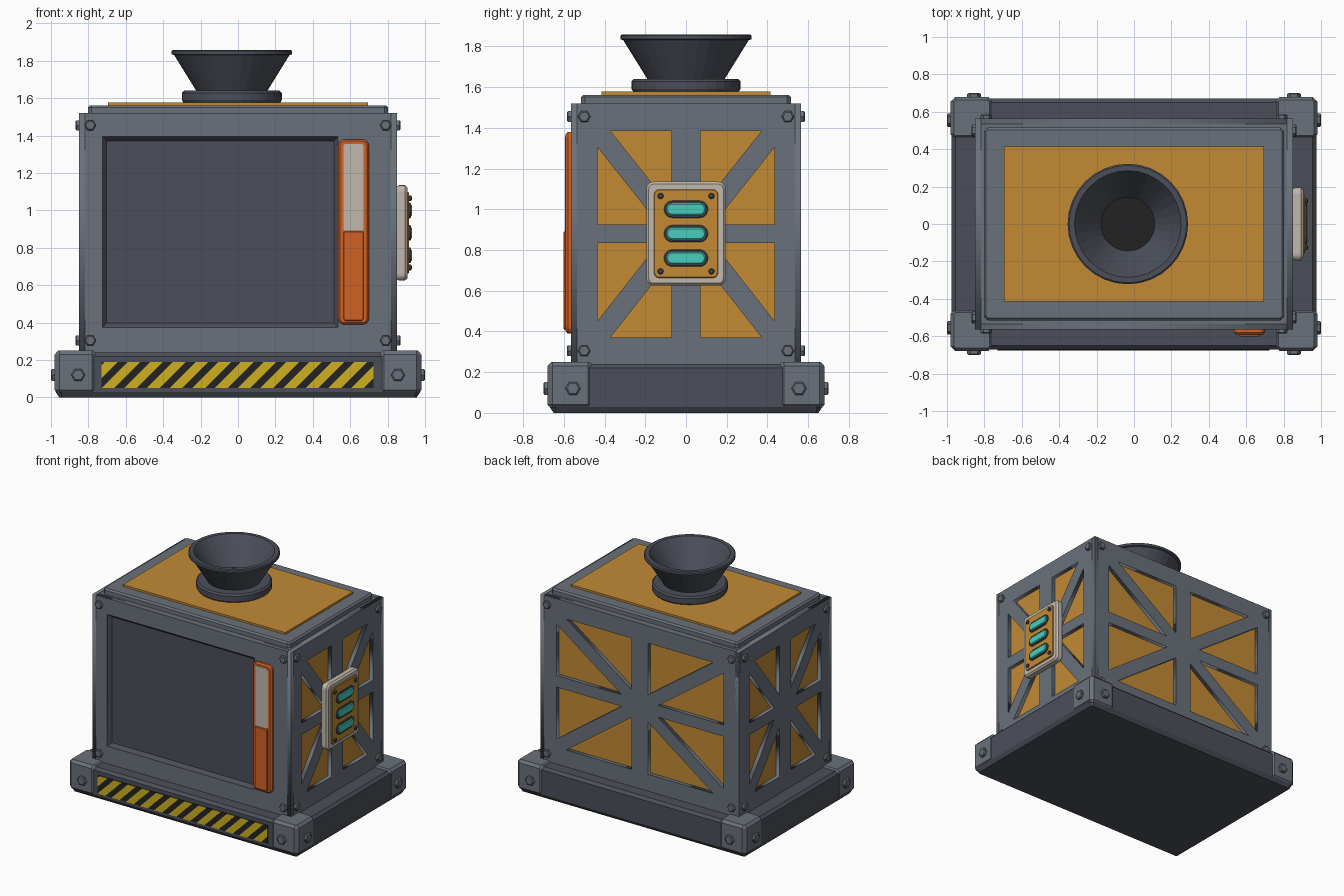
import bpy, bmesh, math
from mathutils import Matrix, Vector

if "Cube" in bpy.data.objects:
    bpy.data.objects.remove(bpy.data.objects["Cube"])


def mat(name, r, g, b):
    m = bpy.data.materials.new(name)
    lin = [((c / 255 + 0.055) / 1.055) ** 2.4 for c in (r, g, b)]
    m.diffuse_color = (*lin, 1)
    m.use_nodes = True
    m.node_tree.nodes["Principled BSDF"].inputs["Base Color"].default_value = m.diffuse_color
    return m


GREY = mat("steel grey", 106, 113, 122)
DARK = mat("dark grey", 75, 79, 89)
GOLD = mat("gold", 194, 138, 52)
ORANGE = mat("orange", 210, 98, 36)
BEIGE = mat("beige", 192, 184, 173)
TEAL = mat("teal", 72, 206, 190)
YELLOW = mat("yellow", 206, 176, 32)
BLACK = mat("black", 34, 34, 36)


def finish(name, bm, *mats):
    bmesh.ops.recalc_face_normals(bm, faces=bm.faces)
    me = bpy.data.meshes.new(name)
    bm.to_mesh(me)
    bm.free()
    for m in mats:
        me.materials.append(m)
    ob = bpy.data.objects.new(name, me)
    bpy.context.collection.objects.link(ob)
    return ob


def side(deg):
    """Wall frame: local x right, y up, z outward. 0 front, 90 right, 180 back, 270 left."""
    return Matrix.Rotation(math.radians(deg), 4, 'Z') @ Matrix.Rotation(math.pi / 2, 4, 'X')


def rect(w, h, r=0.0, n=1, u=0.0, v=0.0):
    """Rounded rectangle outline, returned as a function of inset."""
    def ring(inset):
        rr = max(r - inset, 0)
        cx, cy = w / 2 - inset - rr, h / 2 - inset - rr
        pts = []
        for k, (sx, sy) in enumerate(((1, 1), (-1, 1), (-1, -1), (1, -1))):
            for i in range(n):
                a = math.pi / 2 * (k + (i / (n - 1) if n > 1 else 0.5))
                pts.append((u + sx * cx + rr * math.cos(a), v + sy * cy + rr * math.sin(a)))
        return pts
    return ring


def circle(n, u=0.0, v=0.0):
    return lambda r: [(u + r * math.cos(math.tau * i / n), v + r * math.sin(math.tau * i / n)) for i in range(n)]


def loft(bm, M, ring, levels, cap=0):
    """Stack outlines (parameter, height) into a closed solid."""
    rows = [[bm.verts.new(M @ Vector((x, y, z))) for x, y in ring(p)] for p, z in levels]
    for a, b in zip(rows, rows[1:]):
        for i in range(len(a)):
            j = (i + 1) % len(a)
            bm.faces.new((a[i], a[j], b[j], b[i]))
    bm.faces.new(rows[0][::-1])
    bm.faces.new(rows[-1]).material_index = cap


def solid(name, m, M, ring, levels):
    bm = bmesh.new()
    loft(bm, M, ring, levels)
    return finish(name, bm, m)


def skin(name, M, outer, holes, back, front):
    """Wall sheet with holes, cut from a filled flat curve."""
    cu = bpy.data.curves.new(name, 'CURVE')
    cu.dimensions, cu.fill_mode, cu.extrude = '2D', 'BOTH', (front - back) / 2
    for pts in [outer] + holes:
        sp = cu.splines.new('POLY')
        sp.points.add(len(pts) - 1)
        for p, (x, y) in zip(sp.points, pts):
            p.co = (x, y, 0, 1)
        sp.use_cyclic_u = True
    tmp = bpy.data.objects.new(name + "_curve", cu)
    bpy.context.collection.objects.link(tmp)
    me = bpy.data.meshes.new_from_object(tmp.evaluated_get(bpy.context.evaluated_depsgraph_get()))
    bpy.data.objects.remove(tmp)
    bm = bmesh.new()
    bm.from_mesh(me)
    bmesh.ops.remove_doubles(bm, verts=bm.verts, dist=1e-5)
    bm.transform(M @ Matrix.Translation((0, 0, (front + back) / 2)))
    return finish(name, bm, GREY)


I = Matrix.Identity(4)

# Base plinth with chamfered edges
solid("base", DARK, I, rect(1.95, 1.34, 0.03, 2), [(0.02, 0), (0, 0.03), (0, 0.22), (0.02, 0.24)])

# Corner brackets on the base
bm = bmesh.new()
for sx in (-1, 1):
    for sy in (-1, 1):
        loft(bm, I, rect(0.225, 0.225, 0.025, 2, sx * 0.8675, sy * 0.5675),
             [(0.015, 0.025), (0, 0.04), (0, 0.23), (0.018, 0.25)])
finish("base_brackets", bm, GREY)

# Hazard strip: black plate with slanted yellow bars trimmed to its ends
F = side(0)
solid("hazard_plate", BLACK, F, rect(1.455, 0.14, u=-0.0025, v=0.12), [(0, 0.668), (0, 0.675)])
bm = bmesh.new()
period = 1.455 / 12
for i in range(-2, 13):
    x = -0.73 + i * period
    bm.faces.new([bm.verts.new((a, -0.677, z)) for a, z in
                  ((x, 0.05), (x + 0.068, 0.05), (x + 0.208, 0.19), (x + 0.14, 0.19))])
for x, n in ((-0.73, -1), (0.725, 1)):
    bmesh.ops.bisect_plane(bm, geom=bm.verts[:] + bm.edges[:] + bm.faces[:],
                           plane_co=(x, 0, 0), plane_no=(n, 0, 0), clear_outer=True)
ext = bmesh.ops.extrude_face_region(bm, geom=bm.faces[:])["geom"]
bmesh.ops.translate(bm, verts=[g for g in ext if isinstance(g, bmesh.types.BMVert)], vec=(0, 0.003, 0))
finish("hazard_stripes", bm, YELLOW)

# Gold core seen through the braced walls
solid("body_core", GOLD, I, rect(1.64, 1.07), [(0, 0.2), (0, 1.5)])
solid("body_top", GREY, I, rect(1.69, 1.12), [(0, 1.47), (0, 1.518)])


def braced_holes(half):
    """Eight triangular openings left by a cross and diagonals of width 0.1."""
    holes = []
    for s in (-1, 1):
        for top, bot in ((1.385, 0.925), (0.37, 0.835)):
            a, b = s * half, s * 0.07
            dx, dz = b - a, bot - top
            ln = math.hypot(dx, dz)
            ox, oz = dx * 0.05 * ln / abs(dx * dz), dz * 0.05 * ln / abs(dx * dz)
            holes.append([(a + ox, top), (b, top), (b, bot - oz)])
            holes.append([(a, top + oz), (a, bot), (b - ox, bot)])
    return holes


def wall(half):
    return [(-half, 0.22), (half, 0.22), (half, 1.52), (-half, 1.52)]


skin("right_wall", side(90), wall(0.565), braced_holes(0.435), 0.819, 0.85)
skin("left_wall", side(270), wall(0.565), braced_holes(0.435), 0.819, 0.85)
skin("back_wall", side(180), wall(0.85), braced_holes(0.715), 0.534, 0.565)
skin("front_wall", F, wall(0.85),
     [[(-0.725, 0.375), (0.535, 0.375), (0.535, 1.395), (-0.725, 1.395)]], 0.534, 0.565)

# Recessed front screen with sloped border
bm = bmesh.new()
f = bm.faces.new([bm.verts.new(F @ Vector((x, z, 0.563))) for x, z in
                  ((-0.725, 0.375), (0.535, 0.375), (0.535, 1.395), (-0.725, 1.395))])
bm.normal_update()
bmesh.ops.inset_region(bm, faces=[f], thickness=0.032, depth=-0.026, use_boundary=True)
finish("front_screen", bm, DARK)

# Roof lid and gold plate
solid("roof_lid", GREY, I, rect(1.605, 1.03, 0.02, 2), [(0, 1.51), (0, 1.55), (0.012, 1.562)])
solid("roof_plate", GOLD, I, rect(1.39, 0.83), [(0, 1.55), (0, 1.577)])

# Funnel with flange and dark throat
bm = bmesh.new()
loft(bm, I, circle(32, -0.033, 0),
     [(0.255, 1.57), (0.267, 1.59), (0.267, 1.628), (0.255, 1.64), (0.19, 1.64), (0.308, 1.83),
      (0.322, 1.835), (0.322, 1.852), (0.314, 1.858), (0.285, 1.858), (0.268, 1.835), (0.144, 1.66)], cap=1)
finish("funnel", bm, DARK, BLACK)

# Level gauge beside the screen
solid("gauge_frame", ORANGE, F, rect(0.165, 0.99, 0.035, 5, 0.6175, 0.885),
      [(0, 0.56), (0, 0.58), (0.01, 0.591)])
solid("gauge_fill", ORANGE, F, rect(0.107, 0.48, 0.012, 3, 0.6175, 0.65), [(0, 0.58), (0, 0.598), (0.004, 0.602)])
solid("gauge_window", BEIGE, F, rect(0.107, 0.467, 0.012, 3, 0.6175, 1.1225), [(0, 0.585), (0, 0.594)])

# Light panel on the right wall
R = side(90)
solid("light_panel_frame", BEIGE, R, rect(0.39, 0.51, 0.035, 5, 0, 0.88),
      [(0.008, 0.845), (0, 0.862), (0, 0.892), (0.012, 0.905)])
solid("light_panel_plate", GOLD, R, rect(0.315, 0.435, 0.025, 4, 0, 0.88), [(0, 0.9), (0, 0.911), (0.004, 0.915)])
bezels, lamps, screws = bmesh.new(), bmesh.new(), bmesh.new()
for z in (0.76, 0.88, 1.0):
    loft(bezels, R, rect(0.216, 0.084, 0.0415, 7, 0, z), [(0, 0.91), (0, 0.92), (0.005, 0.924)])
    loft(lamps, R, rect(0.192, 0.06, 0.0295, 7, 0, z), [(0, 0.915), (0, 0.926), (0.006, 0.931)])
for y in (-0.125, 0.125):
    for z in (0.695, 1.065):
        loft(screws, R, circle(8, y, z), [(0.015, 0.91), (0.015, 0.924), (0.009, 0.929)])
finish("lamp_bezels", bezels, DARK)
finish("lamps", lamps, TEAL)
finish("panel_screws", screws, DARK)

# Hexagonal bolts on body corners and base brackets
body, base = bmesh.new(), bmesh.new()
for deg, u, d, ub, db in ((0, 0.79, 0.565, 0.855, 0.68), (90, 0.5, 0.85, 0.555, 0.98),
                          (180, 0.79, 0.565, 0.855, 0.68), (270, 0.5, 0.85, 0.555, 0.98)):
    for s in (-1, 1):
        for z in (0.305, 1.455):
            loft(body, side(deg), circle(6, s * u, z), [(0.031, d - 0.01), (0.031, d + 0.014), (0.024, d + 0.02)])
        loft(base, side(deg), circle(6, s * ub, 0.12), [(0.037, db - 0.01), (0.037, db + 0.014), (0.029, db + 0.02)])
finish("body_bolts", body, GREY)
finish("base_bolts", base, GREY)
